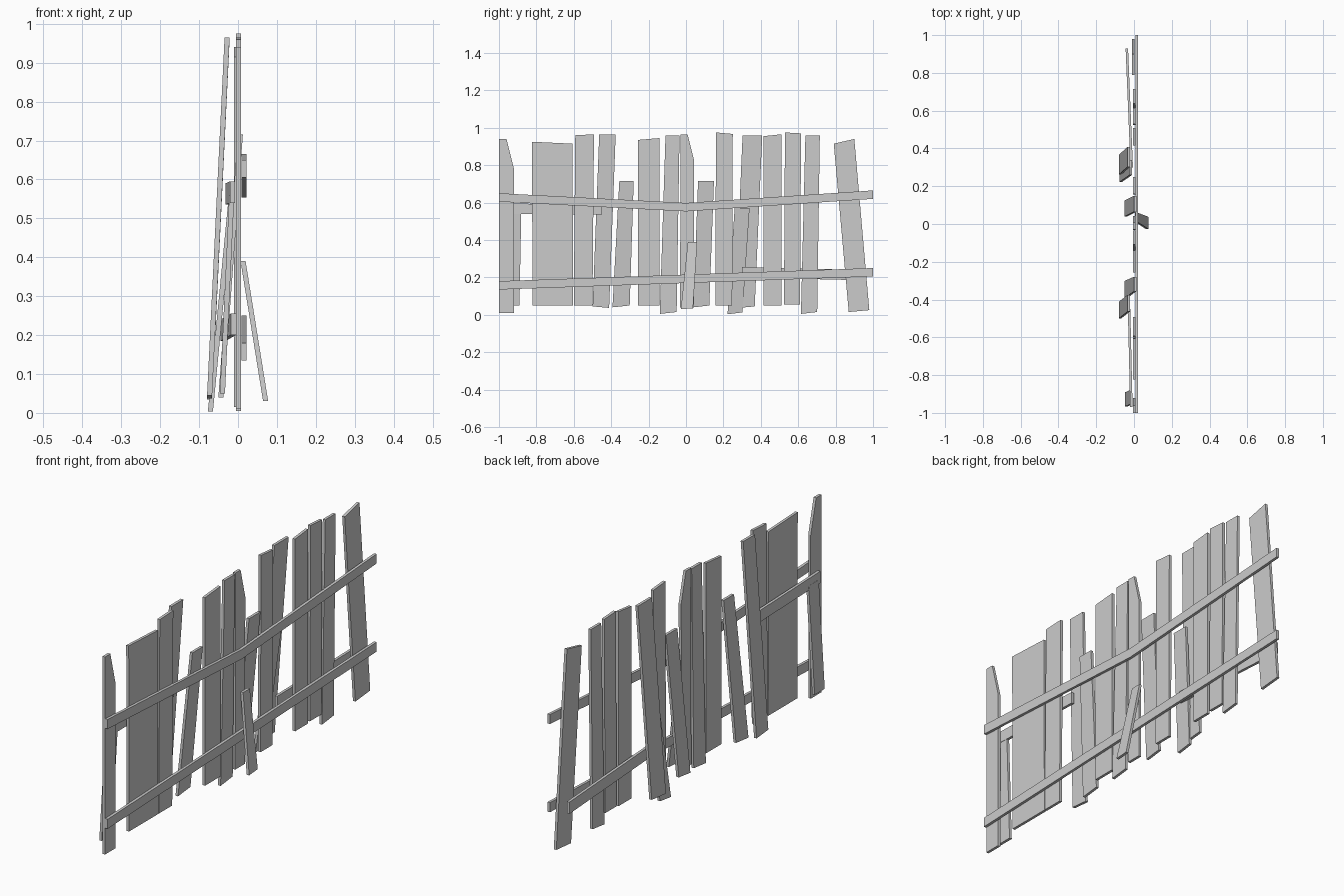
import bpy
import bmesh

old_cube = bpy.data.objects.get("Cube")
if old_cube:
    bpy.data.objects.remove(old_cube, do_unlink=True)

# One weathered wood colour for every board
wood = bpy.data.materials.new("weathered_grey_wood")
wood.use_nodes = True
grey = (0.6, 0.6, 0.6, 1)
wood.diffuse_color = grey
wood.node_tree.nodes["Principled BSDF"].inputs["Base Color"].default_value = grey

THICK = 0.013


def board(name, outline, depth_at, thick=THICK):
    """Extrude an outline in the fence plane; depth_at(y, z) gives its middle x."""
    bm = bmesh.new()
    back, front = [
        [bm.verts.new((depth_at(y, z) + side * thick / 2, y, z)) for y, z in outline]
        for side in (-1, 1)
    ]
    bm.faces.new(back)
    bm.faces.new(reversed(front))
    count = len(outline)
    for i in range(count):
        j = (i + 1) % count
        bm.faces.new((back[i], front[i], front[j], back[j]))
    bmesh.ops.recalc_face_normals(bm, faces=bm.faces)
    mesh = bpy.data.meshes.new(name)
    bm.to_mesh(mesh)
    bm.free()
    mesh.materials.append(wood)
    obj = bpy.data.objects.new(name, mesh)
    bpy.context.collection.objects.link(obj)
    return obj


def picket(name, foot, head, width, low, high, slope=0, foot_x=0.001, head_x=0.001,
           foot_slope=0, clip=None, taper=0):
    """Upright board from a foot centre to a head centre, with sloping or clipped ends."""
    half, top_half = width / 2, (width - taper) / 2
    outline = [(foot - half, low), (foot + half, low + foot_slope)]
    if clip:
        across, down = clip
        outline += [(head + top_half, high - down), (head + top_half - across, high)]
    else:
        outline.append((head + top_half, high + slope))
    outline.append((head - top_half, high))

    def lean(y, z):
        return foot_x + (head_x - foot_x) * (z - low) / (high - low)

    return board(name, outline, lean)


def rail(name, path, height, thick=THICK):
    """Long board following (x, y, lower z) points."""
    lower = [(y, z) for x, y, z in path]
    upper = [(y, z + height) for y, z in reversed(lower)]
    start, end = path[0], path[-1]

    def depth(y, z):
        return start[0] + (end[0] - start[0]) * (y - start[1]) / (end[1] - start[1])

    return board(name, lower + upper, depth, thick)


# Upright pickets standing in the fence plane
picket("end_picket_clipped", foot=-.96, head=-.96, width=.08, low=.01, high=.94, clip=(.04, .16))
picket("wide_picket", foot=-.712, head=-.715, width=.217, low=.05, high=.925, slope=-.01)
picket("picket_beside_wide", foot=-.55, head=-.542, width=.1, low=.05, high=.96, slope=.005)
picket("broad_picket", foot=-.198, head=-.198, width=.115, low=.05, high=.935, slope=.01)
picket("low_picket", foot=-.095, head=-.072, width=.09, low=.005, high=.96,
       foot_slope=.01, taper=.015)
picket("middle_picket_clipped", foot=.005, head=.007, width=.073, low=.04, high=.965,
       clip=(.035, .14))
picket("picket_past_middle", foot=.202, head=.205, width=.09, low=.05, high=.975, slope=-.008)
picket("straight_picket", foot=.462, head=.462, width=.095, low=.05, high=.955, slope=.01)
picket("tall_picket", foot=.567, head=.572, width=.086, low=.055, high=.975, slope=-.005)
picket("low_picket_far", foot=.658, head=.677, width=.087, low=.005, high=.96,
       foot_slope=.01, taper=.01)
picket("tilted_end_picket", foot=.925, head=.845, width=.11, low=.015, high=.915,
       slope=.025, foot_slope=.01, foot_x=-.004, head_x=-.004)

# Loose pickets leaning away at the foot
picket("leaning_long_picket", foot=-.455, head=-.42, width=.088, low=.045, high=.965,
       foot_slope=-.008, foot_x=-.073, head_x=-.028)
picket("leaning_long_picket_far", foot=.315, head=.355, width=.105, low=.035, high=.96,
       foot_slope=.01, foot_x=-.073, head_x=-.028)
picket("leaning_short_picket", foot=-.347, head=-.318, width=.092, low=.04, high=.715,
       foot_slope=.01, foot_x=-.044, head_x=.006, taper=.015)
picket("leaning_short_picket_far", foot=.082, head=.107, width=.085, low=.04, high=.715,
       foot_slope=.01, foot_x=-.044, head_x=.006)
picket("leaning_edge_picket", foot=-.928, head=-.918, width=.075, low=.05, high=.56,
       foot_x=-.04, head_x=-.016)
picket("leaning_back_prop", foot=.262, head=.3, width=.08, low=.003, high=.57,
       foot_slope=.01, foot_x=-.071, head_x=-.016)
picket("leaning_front_prop", foot=.005, head=.035, width=.065, low=.03, high=.39,
       foot_slope=.005, foot_x=.071, head_x=.013, taper=.015)

# Main rails on the front of the pickets
rail("upper_rail", [(.015, -1, .605), (.015, 0, .553), (.015, 1, .62)], height=.045)
rail("lower_rail", [(.015, -1, .135), (.015, 1, .205)], height=.045)

# Short broken rails behind the pickets
rail("upper_back_rail", [(-.014, -.97, .54), (-.026, -.45, .535)], height=.055)
rail("lower_back_rail", [(-.012, .3, .2), (-.038, .93, .185)], height=.055)
